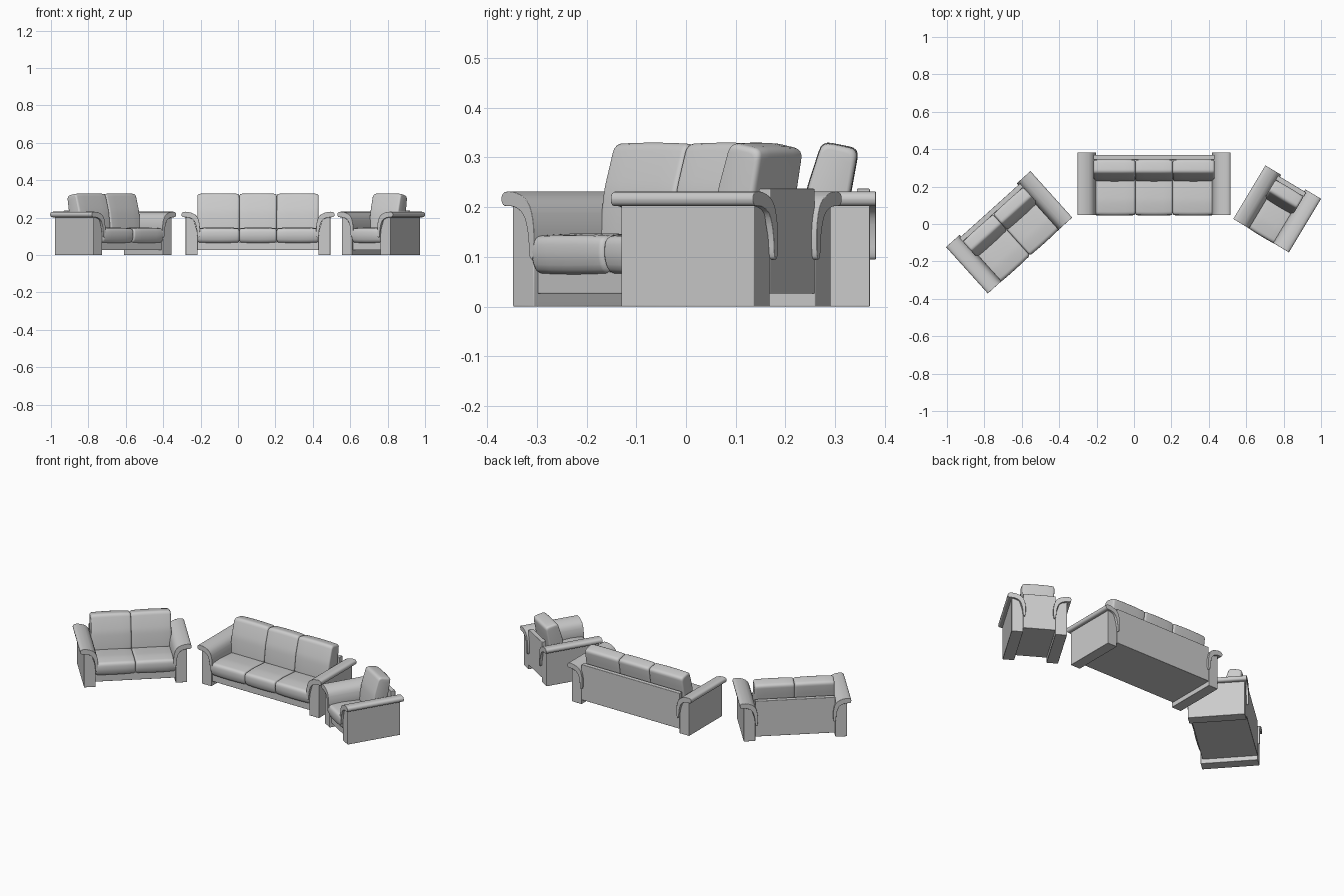
import bpy, bmesh, math
from mathutils import Vector

if "Cube" in bpy.data.objects:
    bpy.data.objects.remove(bpy.data.objects["Cube"])


def round_poly(pts, r, n=4):
    """Replace each corner of a closed polygon by a small curve."""
    out, pts = [], [Vector(p) for p in pts]
    for i, p in enumerate(pts):
        a, b = pts[i - 1] - p, pts[(i + 1) % len(pts)] - p
        s = p + a.normalized() * min(r, a.length * 0.48)
        e = p + b.normalized() * min(r, b.length * 0.48)
        for k in range(n + 1):
            t = k / n
            out.append(s * (1 - t) ** 2 + p * 2 * t * (1 - t) + e * t * t)
    return out


def loft(name, rings, place, bevel=0.0):
    """Skin matching rings of points, cap the ends and place the object."""
    bm = bmesh.new()
    loops = [[bm.verts.new(p) for p in ring] for ring in rings]
    n = len(loops[0])
    for a, b in zip(loops, loops[1:]):
        for i in range(n):
            j = (i + 1) % n
            bm.faces.new((a[i], a[j], b[j], b[i]))
    bm.faces.new(loops[0])
    bm.faces.new(loops[-1])
    bmesh.ops.recalc_face_normals(bm, faces=bm.faces)
    me = bpy.data.meshes.new(name)
    bm.to_mesh(me)
    bm.free()
    ob = bpy.data.objects.new(name, me)
    bpy.context.collection.objects.link(ob)
    x, y, deg = place
    ob.location = (x, y, 0)
    ob.rotation_euler.z = math.radians(deg)
    if bevel:
        m = ob.modifiers.new("soft_edges", 'BEVEL')
        m.width, m.segments = bevel, 3
        m.limit_method, m.angle_limit = 'ANGLE', math.radians(50)
    bpy.ops.object.select_all(action='DESELECT')
    ob.select_set(True)
    bpy.context.view_layer.objects.active = ob
    bpy.ops.object.shade_smooth_by_angle(angle=math.radians(40))
    return ob


def box(name, x0, x1, y0, y1, z0, z1, place):
    rect = [(x0, y0), (x1, y0), (x1, y1), (x0, y1)]
    return loft(name, [[(x, y, z) for x, y in rect] for z in (z0, z1)], place, 0.002)


def cushion(name, profile, x0, x1, place, r=0.012):
    """Sweep a (y, z) profile along x with softly rounded, crowned ends."""
    ys, zs = [p.x for p in profile], [p.y for p in profile]
    cy, cz = (min(ys) + max(ys)) / 2, (min(zs) + max(zs)) / 2
    hy, hz = (max(ys) - min(ys)) / 2, (max(zs) - min(zs)) / 2
    ends = [(r * (1 - math.cos(a)), r * (1 - math.sin(a)) + 0.002)
            for a in (math.pi / 2 * k / 4 for k in range(5))]
    half = (x1 - x0) / 2
    steps = ends + [(half * 0.5, 0.0005), (half, 0)]
    sections = [(x0 + d, i) for d, i in steps] + [(x1 - d, i) for d, i in steps[-2::-1]]
    rings = [[(x, cy + (p.x - cy) * (1 - i / hy), cz + (p.y - cz) * (1 - i / hz))
              for p in profile] for x, i in sections]
    return loft(name, rings, place)


# cross-sections: cushions as (y, z), arms as (distance out from inner face, z)
SEAT = round_poly([(-.157, .064), (-.170, .10), (-.166, .143), (-.09, .148),
                   (.06, .138), (.06, .064)], 0.018)
BACK = round_poly([(.012, .125), (.028, .235), (.060, .333), (.135, .318),
                   (.120, .235), (.10, .125)], 0.02)
PANEL = [(0, 0), (.063, 0), (.063, .207), (.045, .207), (.02, .188), (.005, .14), (0, .1)]
PAD = round_poly([(.085, .201), (.086, .231), (.045, .232), (.002, .213), (-.013, .165),
                  (-.012, .095), (.002, .095), (.004, .145), (.018, .188), (.05, .203)], 0.025)


def sofa(kind, widths, place):
    inner = sum(widths) / 2
    # arms
    for side, s in (("left", -1), ("right", 1)):
        for part, prof, y0, y1, bev in (("arm_panel", PANEL, -.155, .156, .002),
                                        ("arm_pad", PAD, -.166, .168, .006)):
            rings = [[(s * (inner + t), y, z) for t, z in prof] for y in (y0, y1)]
            loft(f"{kind}_{side}_{part}", rings, place, bev)
    # frame
    box(f"{kind}_base", -inner, inner, -.145, .135, .026, .07, place)
    box(f"{kind}_back_panel", -inner, inner, .130, .156, .026, .237, place)
    # cushions
    x = -inner
    for i, w in enumerate(widths):
        cushion(f"{kind}_seat_cushion_{i + 1}", SEAT, x, x + w, place)
        cushion(f"{kind}_back_cushion_{i + 1}", BACK, x, x + w, place)
        x += w


sofa("three_seater", (.2235, .20, .2235), (.107, .2135, 0))
sofa("two_seater", (.218, .218), (-.667, -.045, 42))
sofa("armchair", (.176,), (.765, .08, -31))
